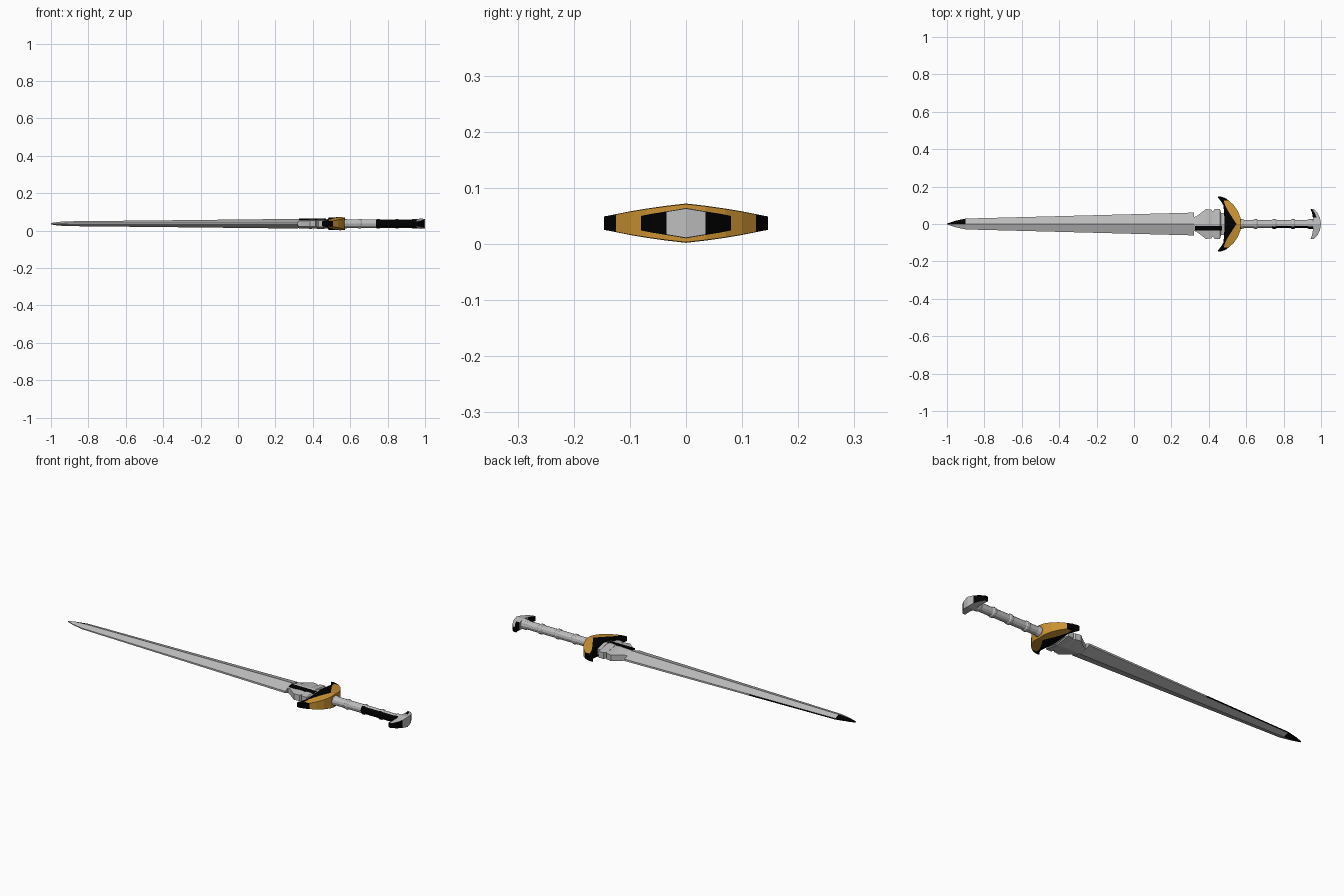
import bpy, bmesh, math

if "Cube" in bpy.data.objects:
    bpy.data.objects.remove(bpy.data.objects["Cube"])

ZC = 0.037  # mid-plane height of the sword lying flat


def material(name, rgb):
    m = bpy.data.materials.new(name)
    m.diffuse_color = (*rgb, 1)
    m.use_nodes = True
    m.node_tree.nodes["Principled BSDF"].inputs["Base Color"].default_value = m.diffuse_color
    return m


STEEL = material("steel grey", (0.51, 0.51, 0.51))
GOLD = material("gold", (0.60, 0.29, 0.032))
BLACK = material("black", (0.0, 0.0, 0.0))


def loft(name, rings, mats, rule=None):
    """Skin closed rings of points; rule(side, face_centre) picks the material."""
    bm = bmesh.new()
    vs = [[bm.verts.new(p) for p in r] for r in rings]
    n = len(rings[0])
    for i in range(len(rings) - 1):
        for j in range(n):
            k = (j + 1) % n
            f = bm.faces.new((vs[i][j], vs[i][k], vs[i + 1][k], vs[i + 1][j]))
            if rule:
                f.material_index = rule(j, f.calc_center_median())
    for r in (vs[0], vs[-1]):
        f = bm.faces.new(r)
        if rule:
            f.material_index = rule(-1, f.calc_center_median())
    bmesh.ops.remove_doubles(bm, verts=bm.verts, dist=1e-5)
    bmesh.ops.recalc_face_normals(bm, faces=bm.faces)
    me = bpy.data.meshes.new(name)
    bm.to_mesh(me)
    bm.free()
    for m in mats:
        me.materials.append(m)
    ob = bpy.data.objects.new(name, me)
    bpy.context.collection.objects.link(ob)
    return ob


def blade_ring(x, w, h, e, skew=0.0):
    """Six-sided section across x: half width w, ridge height h, edge height e."""
    return [(x, 0, ZC + h), (x + skew, w, ZC + e), (x + skew, w, ZC - e),
            (x, 0, ZC - h), (x + skew, -w, ZC - e), (x + skew, -w, ZC + e)]


def crescent(name, half, mats, rule):
    """Crescent across y; stations (y, x_inner, x_mid, x_outer, half height), mirrored."""
    stations = [(-s[0], *s[1:]) for s in reversed(half) if s[0] > 0] + half
    rings = [[(a, y, ZC + h * 0.97), (m, y, ZC + h), (b, y, ZC + h * 0.97),
              (b, y, ZC - h * 0.97), (m, y, ZC - h), (a, y, ZC - h * 0.97)]
             for y, a, m, b, h in stations]
    return loft(name, rings, mats, rule)


# Long tapering blade with a central ridge; dark point on the back edge
loft("blade", [blade_ring(-1.0, 0.002, 0.004, 0.001), blade_ring(-0.96, 0.016, 0.010, 0.002),
               blade_ring(-0.9, 0.029, 0.013, 0.003), blade_ring(-0.4, 0.042, 0.018, 0.004),
               blade_ring(0.32, 0.061, 0.026, 0.005)], [STEEL, BLACK],
     lambda j, c: int(c.y > 0 and (c.x < -0.9 or (j == 1 and c.x < -0.4))))

# Flared collar between blade and guard
loft("blade_collar", [blade_ring(0.315, 0.035, 0.022, 0.012), blade_ring(0.335, 0.042, 0.026, 0.015),
                      blade_ring(0.385, 0.080, 0.027, 0.016), blade_ring(0.395, 0.076, 0.027, 0.016, 0.02),
                      blade_ring(0.43, 0.052, 0.024, 0.015)], [STEEL])
loft("collar_block", [blade_ring(0.42, 0.060, 0.026, 0.016), blade_ring(0.43, 0.080, 0.029, 0.017),
                      blade_ring(0.46, 0.080, 0.029, 0.017), blade_ring(0.465, 0.058, 0.026, 0.015),
                      blade_ring(0.49, 0.058, 0.026, 0.015)], [STEEL])

# Thin dark inlay along the front half of the collar
loft("collar_inlay", [[(x, -0.012, ZC + 0.0275), (x, -0.036, ZC + 0.0245),
                       (x, -0.036, ZC + 0.0195), (x, -0.012, ZC + 0.0225)] for x in (0.325, 0.47)], [BLACK])

# Crescent guard: gold outside, black on the blade side and at the tips
crescent("guard", [(0, 0.485, 0.548, 0.572, 0.035), (0.035, 0.483, 0.525, 0.569, 0.031),
                   (0.07, 0.481, 0.503, 0.555, 0.026), (0.10, 0.478, 0.487, 0.534, 0.021),
                   (0.125, 0.462, 0.480, 0.508, 0.016), (0.14, 0.450, 0.468, 0.486, 0.013),
                   (0.146, 0.450, 0.458, 0.466, 0.012)],
         [GOLD, BLACK],
         lambda j, c: 0 if j in (1, 2, 3) and abs(c.y) < 0.13 else 1)

# Round grip with raised rings; dark strip along the front of its far half
profile = [(0.55, 0.023), (0.575, 0.026), (0.59, 0.022)]
for x in (0.65, 0.75, 0.85):
    profile += [(x - 0.012, 0.022), (x - 0.006, 0.026), (x + 0.006, 0.026), (x + 0.012, 0.022)]
profile += [(0.925, 0.022), (0.935, 0.026), (0.96, 0.026)]
loft("grip", [[(x, r * math.cos(t), ZC + r * math.sin(t))
               for t in (math.tau * k / 12 for k in range(12))] for x, r in profile], [STEEL, BLACK],
     lambda j, c: int(c.x > 0.74 and c.y < -0.012))

# Small crescent pommel with dark ends
crescent("pommel", [(0, 0.958, 0.978, 1.0, 0.027), (0.035, 0.956, 0.976, 0.994, 0.021),
                    (0.06, 0.952, 0.966, 0.980, 0.017), (0.08, 0.944, 0.952, 0.962, 0.013)],
         [STEEL, BLACK],
         lambda j, c: int(abs(c.y) > 0.035 and (j in (2, 5, -1) or (j == 0 and c.y > 0))))
